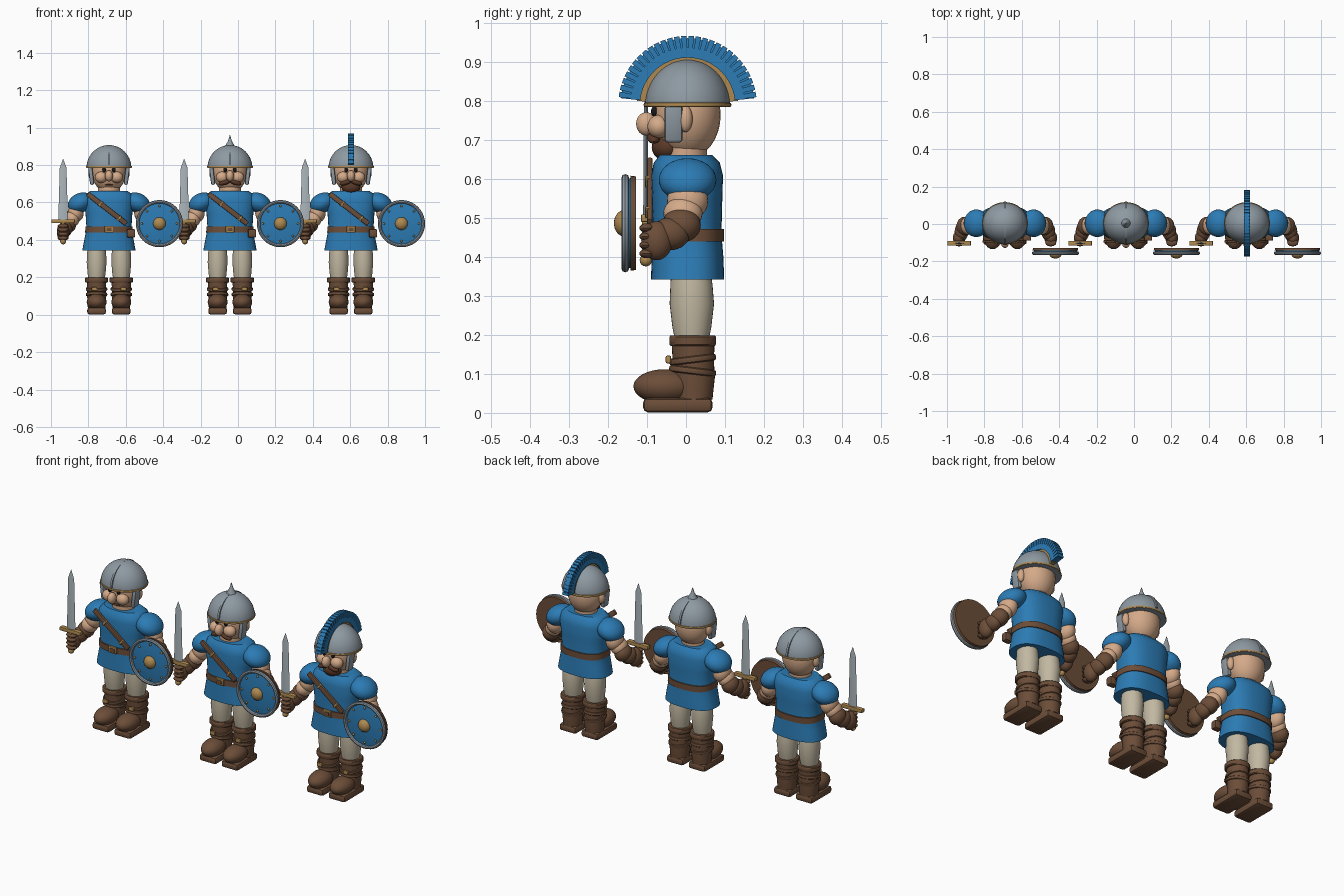
import bpy, bmesh, math
from mathutils import Matrix, Vector, Euler

if "Cube" in bpy.data.objects:
    bpy.data.objects.remove(bpy.data.objects["Cube"])


def material(name, r, g, b):
    m = bpy.data.materials.new(name)
    m.use_nodes = True
    m.diffuse_color = (r, g, b, 1)
    m.node_tree.nodes["Principled BSDF"].inputs["Base Color"].default_value = (r, g, b, 1)
    return m


BLUE = material("blue cloth", 0.025, 0.20, 0.46)
STEEL = material("helmet steel", 0.27, 0.32, 0.36)
BLADE = material("blade steel", 0.40, 0.46, 0.49)
BROWN = material("brown leather", 0.15, 0.075, 0.04)
SKIN = material("skin", 0.66, 0.40, 0.25)
GOLD = material("brass", 0.42, 0.25, 0.08)
CLOTH = material("linen trousers", 0.54, 0.48, 0.36)
HAIR = material("dark hair", 0.10, 0.04, 0.02)
BLACK = material("eye black", 0.01, 0.01, 0.01)

origin = Vector((0, 0, 0))
prefix = ""


def finish(name, bm, mat, loc=(0, 0, 0), rot=(0, 0, 0)):
    bmesh.ops.recalc_face_normals(bm, faces=bm.faces)
    me = bpy.data.meshes.new(name)
    bm.to_mesh(me)
    bm.free()
    me.materials.append(mat)
    me.shade_smooth()
    me.set_sharp_from_angle(angle=math.radians(40))
    ob = bpy.data.objects.new(prefix + name, me)
    ob.location = origin + Vector(loc)
    ob.rotation_euler = Euler(rot)
    bpy.context.collection.objects.link(ob)
    return ob


def ball(name, mat, loc, size, rot=(0, 0, 0), n=24):
    bm = bmesh.new()
    bmesh.ops.create_uvsphere(bm, u_segments=n, v_segments=n * 2 // 3, radius=1)
    bmesh.ops.scale(bm, vec=size, verts=bm.verts)
    return finish(name, bm, mat, loc, rot)


def box(name, mat, loc, size, rot=(0, 0, 0), bevel=0.004):
    bm = bmesh.new()
    bmesh.ops.create_cube(bm, size=1)
    bmesh.ops.scale(bm, vec=size, verts=bm.verts)
    bmesh.ops.bevel(bm, geom=bm.edges[:], offset=bevel, segments=2, affect='EDGES', profile=0.5)
    return finish(name, bm, mat, loc, rot)


def loft(name, mat, rings, loc=(0, 0, 0), rot=(0, 0, 0), n=32, power=2.0, closed=False):
    """Stack of (height, half width, half depth, depth offset) rings."""
    bm = bmesh.new()
    loops = []
    for z, rx, ry, cy in rings:
        loop = []
        for i in range(n):
            a = math.tau * i / n
            c, s = math.cos(a), math.sin(a)
            x = math.copysign(abs(c) ** (2 / power), c) * rx
            y = math.copysign(abs(s) ** (2 / power), s) * ry
            loop.append(bm.verts.new((x, y + cy, z)))
        loops.append(loop)
    pairs = list(zip(loops, loops[1:]))
    if closed:
        pairs.append((loops[-1], loops[0]))
    else:
        bm.faces.new(loops[0])
        bm.faces.new(loops[-1])
    for a, b in pairs:
        for i in range(n):
            j = (i + 1) % n
            bm.faces.new((a[i], a[j], b[j], b[i]))
    return finish(name, bm, mat, loc, rot)


def hoop(name, mat, loc, rx, ry, tube, tall, rot=(0, 0, 0)):
    """Closed ring with an oval section."""
    rings = []
    for i in range(8):
        a = math.tau * i / 8
        d = tube * math.cos(a)
        rings.append((tall * math.sin(a), rx + d, ry + d, 0))
    return loft(name, mat, rings, loc, rot, n=40, closed=True)


def arch(name, mat, loc, r0, r1, half, spans, steps):
    """Upright half ring running front to back, in one or more pieces."""
    bm = bmesh.new()
    for a0, a1 in spans:
        rows = []
        for i in range(steps + 1):
            a = math.radians(a0 + (a1 - a0) * i / steps)
            rows.append([bm.verts.new((x, r * math.cos(a), r * math.sin(a)))
                         for x, r in ((-half, r0), (half, r0), (half, r1), (-half, r1))])
        for p, q in zip(rows, rows[1:]):
            for k in range(4):
                m = (k + 1) % 4
                bm.faces.new((p[k], p[m], q[m], q[k]))
        bm.faces.new(rows[0])
        bm.faces.new(rows[-1])
    return finish(name, bm, mat, loc)


def leg(side, s):
    x = 0.066 * s
    loft(side + "_trouser_leg", CLOTH, [(0.18, .042, .042, .015), (0.22, .048, .05, .015),
         (0.28, .053, .057, .015), (0.33, .051, .054, .014), (0.37, .045, .05, .012)], (x, 0, 0))
    loft(side + "_boot_shaft", BROWN, [(0.035, .047, .048, .02), (0.09, .05, .054, .02),
         (0.13, .05, .053, .019), (0.18, .052, .055, .018)], (x, 0, 0))
    loft(side + "_boot_cuff", BROWN, [(0.172, .058, .057, .017), (0.176, .062, .06, .017),
         (0.195, .062, .06, .017), (0.199, .058, .057, .017)], (x, 0, 0))
    ball(side + "_boot_toe", BROWN, (x, -.055, .068), (.053, .08, .044))
    box(side + "_boot_sole", BROWN, (x, -.021, .02), (.1, .178, .037), bevel=.012)
    for z, tilt in ((.137, .12), (.108, -.12)):
        hoop(side + "_boot_strap", BROWN, (x, .017, z), .052, .055, .006, .009, (tilt, 0, 0))
    box(side + "_boot_buckle", GOLD, (x + .012 * s, -.045, .137), (.03, .014, .02))


def arm(side, s):
    ball(side + "_sleeve", BLUE, (.153 * s, .004, .598), (.07, .074, .052), (0, .45 * s, 0))
    ball(side + "_upper_arm", SKIN, (.178 * s, .004, .545), (.043, .053, .052))
    ball(side + "_forearm", SKIN, (.197 * s, -.008, .512), (.04, .05, .043))
    ball(side + "_glove_cuff", BROWN, (.217 * s, -.012, .482), (.042, .05, .044))
    ball(side + "_glove_wrist", BROWN, (.232 * s, -.04, .46), (.037, .05, .042))
    ball(side + "_glove_hand", BROWN, (.245 * s, -.075, .442), (.034, .04, .05))
    for i in range(4):
        ball(side + "_finger", BROWN, (.245 * s, -.1, .475 - .022 * i), (.03, .02, .012), n=12)


def sword():
    x, y = -.245, -.103
    loft("sword_blade", BLADE, [(.5, .026, .007, 0), (.785, .018, .005, 0),
         (.832, .001, .001, 0)], (x, y, 0), n=4)
    box("sword_guard", GOLD, (x, y, .5), (.126, .026, .02))
    loft("sword_grip", GOLD, [(.4, .01, .01, 0), (.5, .01, .01, 0)], (x, y, 0), n=12)
    ball("sword_pommel", GOLD, (x, y, .392), (.016, .016, .016), n=12)


def shield():
    at, up = (.27, -.128, .487), (math.pi / 2, 0, 0)
    loft("shield_back", BROWN, [(0, .12, .12, 0), (.014, .122, .122, 0)], at, up, n=48)
    loft("shield_face", BLUE, [(.014, .116, .116, 0), (.024, .112, .112, 0), (.03, .07, .07, 0),
         (.032, .02, .02, 0)], at, up, n=48)
    hoop("shield_rim", STEEL, (.27, -.156, .487), .117, .117, .009, .01, up)
    ball("shield_boss", GOLD, (.27, -.158, .487), (.034, .027, .034))
    for i in range(8):
        a = math.tau * i / 8
        ball("shield_rivet", GOLD, (.27 + .094 * math.cos(a), -.156, .487 + .094 * math.sin(a)),
             (.006, .006, .006), n=9)


def body():
    loft("tunic", BLUE, [(.342, .143, .094, .004), (.4, .132, .092, .004), (.46, .12, .088, .003),
         (.54, .125, .09, .003), (.61, .135, .092, .003), (.642, .125, .085, .002),
         (.662, .1, .068, 0)], power=2.5, n=40)
    loft("belt", BROWN, [(.44, .127, .095, .003), (.472, .126, .095, .003)], power=2.5, n=40)
    box("belt_buckle", GOLD, (0, -.094, .457), (.046, .012, .036))
    box("belt_buckle_inset", BROWN, (0, -.1, .457), (.028, .006, .02), bevel=.001)
    box("belt_pouch", BROWN, (.118, -.072, .435), (.045, .035, .045), bevel=.008)
    box("chest_strap", BROWN, (-.01, -.093, .566), (.262, .014, .027), (0, .66, 0))
    for x, z in ((-.045, .593), (.055, .515)):
        box("strap_buckle", GOLD, (x, -.1, z), (.01, .01, .032), (0, .66, 0), .002)


def head(kind):
    loft("neck", SKIN, [(.64, .058, .054, 0), (.72, .058, .054, 0)])
    ball("head", SKIN, (0, .003, .765), (.092, .086, .112))
    ball("nose", SKIN, (0, -.102, .742), (.021, .026, .03))
    for s in (-1, 1):
        ball("cheek", SKIN, (.042 * s, -.07, .735), (.033, .029, .03))
        ball("ear", SKIN, (.092 * s, -.001, .755), (.018, .018, .034))
        ball("eye", BLACK, (.026 * s, -.081, .774), (.01, .009, .013), n=12)
        box("cheek_guard", STEEL, (.095 * s, -.032, .742), (.022, .046, .095), (0, .12 * s, 0), .008)
        if kind > 0:
            ball("moustache", HAIR, (.028 * s, -.083, .707), (.034, .017, .013), (0, .3 * s, 0), 16)
    if kind == 0:
        ball("mouth", HAIR, (0, -.068, .694), (.022, .008, .004), n=12)
    if kind == 2:
        ball("beard", HAIR, (0, -.048, .682), (.05, .04, .036))
    # helmet
    dome = [(.785 + .122 * math.sin(a), .12 * math.cos(a), .11 * math.cos(a), .004)
            for a in (math.radians(d) for d in range(0, 90, 8))]
    loft("helmet_dome", STEEL, dome, n=40)
    hoop("helmet_trim", GOLD, (0, .004, .791), .118, .108, .005, .006)
    if kind < 2:
        arch("helmet_ridge", STEEL, (0, .004, .79), .105, .1175, .005, [(5, 175)], 32)
    if kind == 1:
        loft("helmet_spike", STEEL, [(.895, .028, .028, 0), (.912, .02, .02, 0), (.93, .01, .01, 0),
             (.96, .001, .001, 0)], (0, .004, 0), n=20)
    if kind == 2:
        c = (0, .004, .79)
        arch("crest_holder", GOLD, c, .1, .13, .012, [(5, 175)], 32)
        arch("crest_core", BLUE, c, .122, .172, .012, [(6, 174)], 40)
        arch("crest_root", BLUE, c, .122, .148, .017, [(6, 174)], 40)
        step = 168 / 28
        arch("crest_bristles", BLUE, c, .146, .178, .017,
             [(6 + i * step + .7, 6 + (i + 1) * step - .7) for i in range(28)], 2)


# three guards side by side, differing in headgear and facial hair
for kind, title in enumerate(("plain", "spiked", "crested")):
    prefix = title + "_guard_"
    origin = Vector((-.69 + .647 * kind, 0, 0))
    for side, s in (("right", -1), ("left", 1)):
        leg(side, s)
        arm(side, s)
    body()
    head(kind)
    sword()
    shield()
